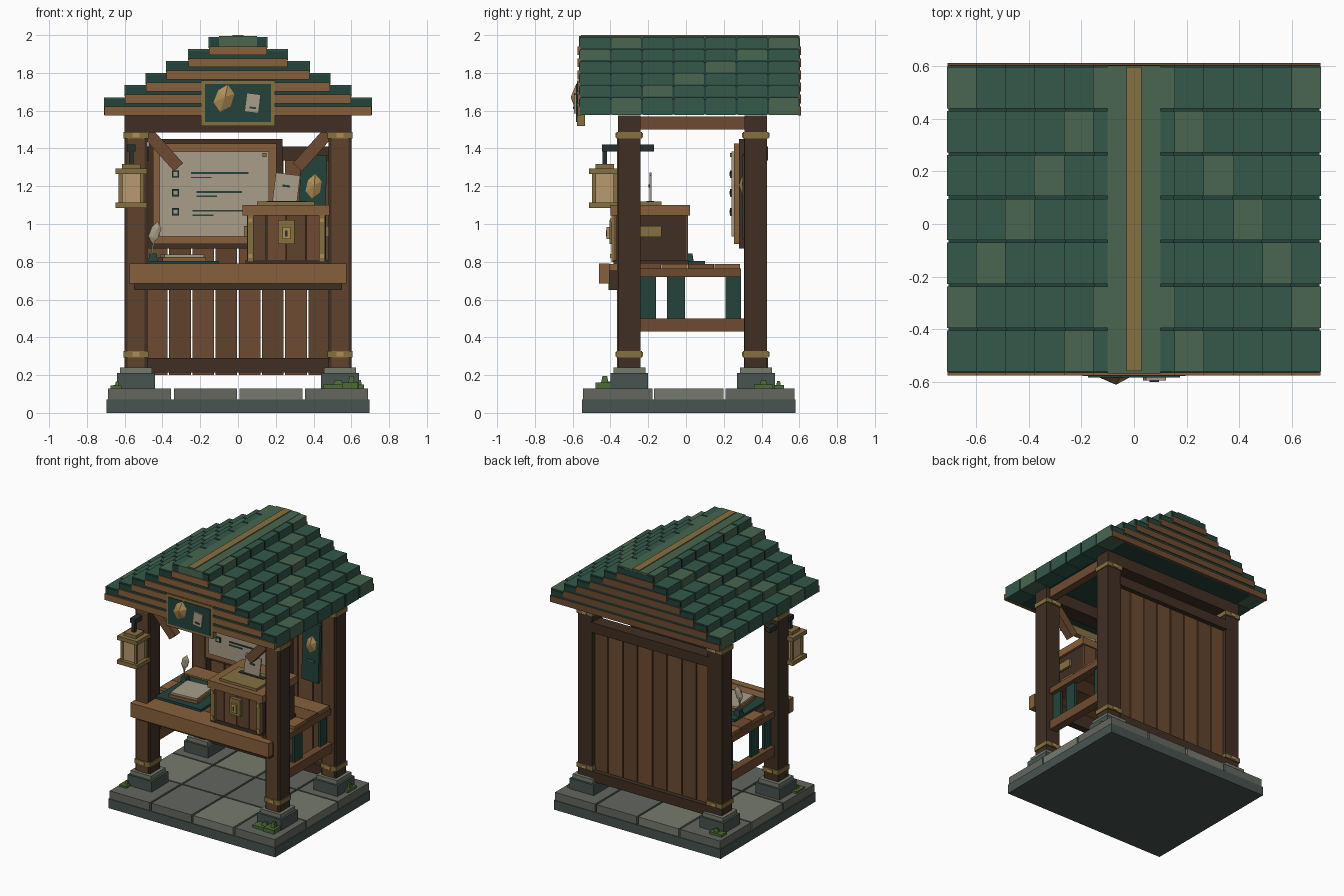
import bpy, bmesh
from math import radians
from mathutils import Matrix

if "Cube" in bpy.data.objects:
    bpy.data.objects.remove(bpy.data.objects["Cube"])


def mat(name, hexcol):
    m = bpy.data.materials.new(name)
    rgb = [int(hexcol[i:i + 2], 16) / 255 for i in (0, 2, 4)]
    m.diffuse_color = [((c + 0.055) / 1.055) ** 2.4 if c > 0.04 else c / 12.92 for c in rgb] + [1]
    m.use_nodes = True
    m.node_tree.nodes["Principled BSDF"].inputs["Base Color"].default_value = m.diffuse_color
    return m


TEAL, TEAL2, DTEAL = mat("teal", "33584a"), mat("light_teal", "48664f"), mat("dark_teal", "24433b")
WOOD, WOOD2, LWOOD, DWOOD = mat("wood", "6e4b31"), mat("wood_b", "5f432c"), mat("light_wood", "87603c"), mat("dark_wood", "402f23")
GOLD, AMBER, PAPER = mat("gold", "857040"), mat("amber", "b08d55"), mat("paper", "a89d88")
STONE, STONE2, DSTONE, MOSS = mat("stone", "63675f"), mat("stone_b", "757a6c"), mat("dark_stone", "47544f"), mat("moss", "4c6b35")
IRON, GLASS = mat("iron", "26302f"), mat("glass", "b89a70")


def add(name, bm, m, loc=(0, 0, 0), rot=(0, 0, 0)):
    bmesh.ops.recalc_face_normals(bm, faces=bm.faces)
    me = bpy.data.meshes.new(name)
    bm.to_mesh(me)
    bm.free()
    me.materials.append(m)
    ob = bpy.data.objects.new(name, me)
    ob.location, ob.rotation_euler = loc, [radians(a) for a in rot]
    bpy.context.collection.objects.link(ob)
    return ob


def box(name, x0, x1, y0, y1, z0, z1, m, rot=(0, 0, 0), taper=1.0):
    bm = bmesh.new()
    bmesh.ops.create_cube(bm, size=1, matrix=Matrix.Diagonal((x1 - x0, y1 - y0, z1 - z0, 1)))
    for v in bm.verts:
        if v.co.z > 0:
            v.co.x *= taper
            v.co.y *= taper
    return add(name, bm, m, ((x0 + x1) / 2, (y0 + y1) / 2, (z0 + z1) / 2), rot)


def crystal(name, x, y, z, w, h, d, m, tilt):
    # flat-backed faceted gem facing the front
    bm = bmesh.new()
    ring = [(.1, .5), (.5, .2), (.4, -.25), (-.1, -.5), (-.5, -.2), (-.35, .25)]
    vs = [bm.verts.new((a * w, 0, b * h)) for a, b in ring]
    tip = bm.verts.new((.05 * w, -d, .05 * h))
    for i in range(6):
        bm.faces.new((vs[i], vs[(i + 1) % 6], tip))
    bm.faces.new(vs)
    return add(name, bm, m, (x, y, z), (0, tilt, 0))


# stone base and paving
box("base_slab", -.695, .695, -.55, .58, 0, .07, DSTONE)
for i in range(4):
    for j in range(3):
        x, y = -.695 + i * .3475, -.55 + j * .3767
        box("paving_stone", x + .008, x + .341, y + .005, y + .3717, .07, .13, STONE2 if (i + 2 * j) % 3 == 2 else STONE)

# posts, footings and brass bands
for sx in (-1, 1):
    for y in (-.30, .37):
        x = .54 * sx
        box("footing", x - .1, x + .1, y - .1, y + .1, .13, .21, DSTONE)
        box("footing_cap", x - .085, x + .085, y - .085, y + .085, .21, .24, STONE2)
        box("post", x - .06, x + .06, y - .06, y + .06, .2, 1.5, DWOOD)
        box("post_face_board", x - .045, x + .045, y - .064, y, .24, 1.48, WOOD2)
        for z in (.31, 1.47):
            box("post_band", x - .066, x + .066, y - .068, y + .068, z - .017, z + .017, GOLD)
            box("band_stud", x - .018, x + .018, y - .073, y + .073, z - .012, z + .012, AMBER)
    # side frames with hanging cloth slats
    a, b = sorted((.51 * sx, .57 * sx))
    box("side_top_beam", a, b, -.24, .31, 1.5, 1.57, WOOD)
    box("side_counter_rail", a, b, -.24, .29, .72, .765, WOOD)
    box("side_lower_rail", a, b, -.24, .31, .43, .5, WOOD)
    for y0, y1 in ((-.24, -.16), (-.1, -.005), (.21, .29)):
        box("cloth_slat", .53 * sx - .01, .53 * sx + .01, y0, y1, .495, .725, DTEAL)
    # diagonal brace under the front beam
    box("front_brace", .395 * sx - .032, .395 * sx + .032, -.33, -.27, 1.27, 1.51, WOOD, (0, 42 * sx, 0))

for y in (-.3, .37):
    box("cross_beam", -.6, .6, y - .06, y + .06, 1.485, 1.575, DWOOD)

# back wall
for i in range(8):
    x = -.492 + i * .123
    box("wall_plank", x + .004, x + .119, .365, .4, .2, 1.4, (WOOD, WOOD2)[i % 2])
for z0, z1 in ((.215, .29), (1.335, 1.41)):
    box("wall_rail", -.49, .49, .335, .435, z0, z1, DWOOD)

# counter
for i in range(5):
    y = -.41 + i * .14
    box("counter_plank", -.48 if i < 2 else -.56, .48 if i < 2 else .56, y, y + .137, .755, .787, (LWOOD, WOOD)[i % 2])
box("counter_front_board", -.575, .575, -.46, -.405, .685, .79, LWOOD)
box("counter_apron", -.55, .55, -.41, -.36, .65, .755, DWOOD)

# notice board
box("board_outer_frame", -.475, .235, .28, .325, .87, 1.45, DWOOD)
box("board_inner_frame", -.45, .205, .255, .285, .895, 1.425, LWOOD)
box("board_sheet", -.415, .165, .242, .26, .935, 1.385, PAPER)
for z, x0, x1 in ((1.265, -.25, .055), (1.165, -.22, .02), (1.065, -.24, .03)):
    box("check_box", -.35, -.312, .234, .245, z - .019, z + .019, DTEAL)
    box("check_box_centre", -.341, -.321, .231, .24, z - .01, z + .01, PAPER)
    box("ruled_line", x0, x1, .236, .245, z, z + .01, DTEAL)
    box("short_ruled_line", x0, x0 + .11, .236, .245, z - .022, z - .015, DTEAL)
for x in (-.395, .14):
    box("sheet_pin", x - .01, x + .01, .232, .245, 1.355, 1.375, GOLD)

# teal pennant panel on the wall
box("pennant_panel", .325, .465, .3, .325, .92, 1.365, DTEAL, (0, 2, 0))
crystal("pennant_crystal", .4, .3, 1.2, .085, .13, .02, AMBER, 0)
box("pennant_bar", .37, .43, .29, .305, 1.07, 1.085, TEAL2)

# collection chest
box("chest_core", .05, .465, -.37, 0, .785, 1.05, DWOOD)
for i in range(4):
    x = .048 + i * .105
    box("chest_plank", x, x + .1, -.38, .01, .8, 1.045, (WOOD2, WOOD)[i % 2])
box("chest_lid", .025, .485, -.4, .02, 1.045, 1.1, LWOOD)
box("chest_foot", .04, .475, -.385, .012, .785, .81, DWOOD)
for x in (.065, .445):
    box("chest_strap", x - .016, x + .016, -.395, -.37, .8, 1.05, GOLD)
    for z in (.83, 1.02):
        box("strap_rivet", x - .01, x + .01, -.402, -.39, z - .01, z + .01, AMBER)
box("chest_latch", .212, .3, -.405, -.37, .895, 1.02, GOLD)
box("latch_plate", .235, .277, -.42, -.4, .92, .985, AMBER)
box("keyhole", .25, .262, -.424, -.41, .935, .965, IRON)
for x in (.045, .472):
    box("chest_side_handle", x - .012, x + .012, -.24, -.13, .93, .99, GOLD)
box("chest_slot_plate", .1, .405, -.36, -.13, 1.1, 1.118, GOLD)
box("chest_slot", .15, .36, -.21, -.17, 1.1, 1.122, IRON)
box("inserted_slip", .19, .32, -.193, -.183, 1.1, 1.265, PAPER, (0, 7, 0))
box("slip_mark", .235, .275, -.198, -.185, 1.195, 1.207, DTEAL, (0, 7, 0))

# writing set
box("writing_mat", -.475, -.1, -.3, .1, .785, .805, DTEAL)
box("writing_pad", -.41, -.18, -.25, .0, .805, .825, LWOOD, (0, 0, 5))
box("pad_sheet", -.4, -.19, -.24, -.01, .825, .838, PAPER, (0, 0, 5))
box("ink_well", -.475, -.425, -.01, .04, .805, .845, DTEAL, taper=.75)
box("quill_stem", -.452, -.444, .0, .008, .84, .96, PAPER, (0, 8, 0))
bm = bmesh.new()
bmesh.ops.create_icosphere(bm, subdivisions=1, radius=1, matrix=Matrix.Diagonal((.032, .012, .06, 1)))
add("quill_feather", bm, PAPER, (-.44, .0, .955), (0, 15, 0))

# hanging lantern
lx, ly = -.565, -.43
box("lantern_arm", lx - .022, lx + .022, -.445, -.17, 1.385, 1.42, IRON)
box("lantern_hanger", lx - .012, lx + .012, ly - .012, ly + .012, 1.31, 1.39, IRON)
for n, r, z0, z1, m in (("base", .083, 1.085, 1.115, GOLD), ("glass", .056, 1.115, 1.265, GLASS),
                        ("roof", .083, 1.265, 1.295, GOLD), ("cap", .05, 1.295, 1.318, GOLD)):
    box("lantern_" + n, lx - r, lx + r, ly - r, ly + r, z0, z1, m)
for sx in (-1, 1):
    for sy in (-1, 1):
        x, y = lx + .057 * sx, ly + .057 * sy
        box("lantern_corner", x - .01, x + .01, y - .01, y + .01, 1.11, 1.27, GOLD)

# stepped tile roof
edges = [.71, .6, .49, .38, .265, .155, .08]
for r in range(6):
    e, top = edges[r], 1.671 + .064 * r
    box("roof_core", -e + .006, e - .006, -.566, .603, top - .092, top - .008, DTEAL)
    for y0, y1 in ((-.575, -.555), (.592, .61)):
        box("gable_board", -e + .002, e - .002, y0, y1, top - .097, top - .05, LWOOD if y0 < 0 else WOOD)
    for c in range(7):
        y = -.565 + c * .1664
        for s in (-1, 1):
            a, b = sorted((s * e, s * (edges[r + 1] - .02)))
            box("roof_tile", a, b, y + .005, y + .1615, top - .06 if r else top - .093, top, TEAL2 if (c - r) % 5 == 1 else TEAL)
box("ridge_cap", -.1, .1, -.567, .602, 1.94, 1.994, TEAL2)
box("ridge_strip", -.028, .028, -.557, .595, 1.99, 2.0, GOLD)

# gable sign
box("sign_frame", -.195, .195, -.577, -.535, 1.52, 1.76, GOLD)
box("sign_panel", -.175, .175, -.583, -.56, 1.54, 1.74, DTEAL)
crystal("sign_crystal", -.075, -.58, 1.665, .115, .165, .03, AMBER, 8)
box("sign_slip", .04, .115, -.594, -.58, 1.59, 1.69, PAPER, (0, 7, 0))
box("slip_line", .06, .095, -.599, -.59, 1.61, 1.62, DTEAL, (0, 7, 0))

# moss clumps
for x, y, w, d, h in ((.53, -.43, .08, .04, .04), (.6, -.43, .05, .05, .06), (.645, .41, .03, .05, .04),
                      (-.64, -.4, .035, .05, .03), (-.6, .49, .06, .03, .035)):
    box("moss_clump", x - w, x + w * .7, y - d, y + d, .125, .13 + h * .5, MOSS)
    box("moss_tuft", x - w * .4, x + w * .4, y - d * .5, y + d * .5, .13, .135 + h, MOSS, taper=.5)
